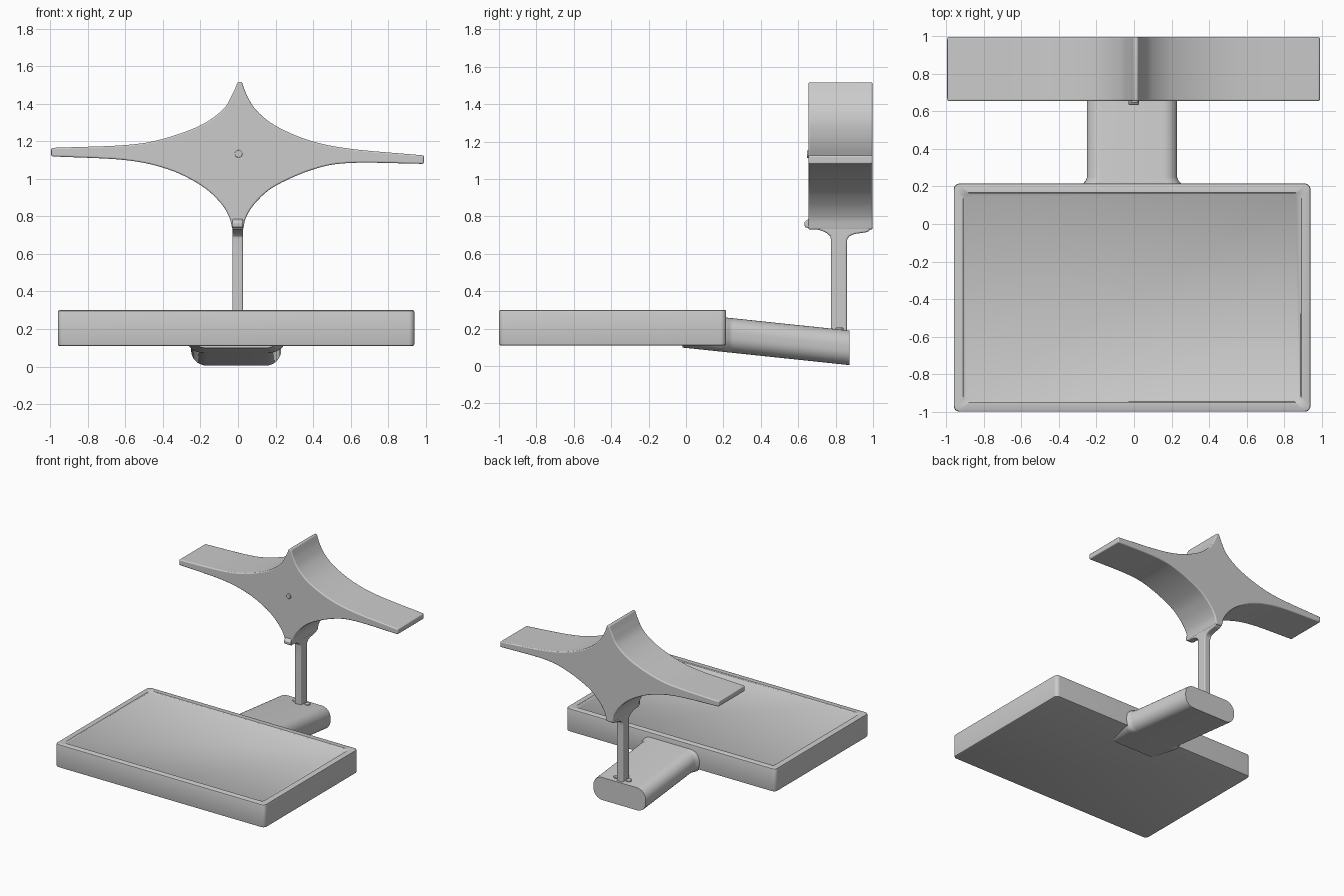
import bpy, bmesh, math
from mathutils import Vector, Matrix

if "Cube" in bpy.data.objects:
    bpy.data.objects.remove(bpy.data.objects["Cube"])


def finish(bm, name, bevel=0.0, segments=3):
    bmesh.ops.recalc_face_normals(bm, faces=bm.faces)
    mesh = bpy.data.meshes.new(name)
    bm.to_mesh(mesh)
    bm.free()
    ob = bpy.data.objects.new(name, mesh)
    bpy.context.collection.objects.link(ob)
    bpy.context.view_layer.objects.active = ob
    ob.select_set(True)
    if bevel:
        mod = ob.modifiers.new("soft_edges", "BEVEL")
        mod.width, mod.segments = bevel, segments
        mod.limit_method, mod.angle_limit = "ANGLE", math.radians(50)
    bpy.ops.object.shade_smooth_by_angle(angle=math.radians(40))
    ob.select_set(False)
    return ob


def loft(name, rings, bevel=0.0):
    """Skin a list of equal-length rings and cap both ends."""
    bm = bmesh.new()
    vs = [[bm.verts.new(p) for p in ring] for ring in rings]
    n = len(vs[0])
    for a, b in zip(vs, vs[1:]):
        for i in range(n):
            j = (i + 1) % n
            bm.faces.new((a[i], a[j], b[j], b[i]))
    bm.faces.new(vs[0])
    bm.faces.new(vs[-1])
    return finish(bm, name, bevel)


def spline(pts, steps=6):
    """Smooth curve through 2D points (Catmull-Rom)."""
    p = [Vector(q) for q in pts]
    p = [2 * p[0] - p[1]] + p + [2 * p[-1] - p[-2]]
    out = []
    for a, b, c, d in zip(p, p[1:], p[2:], p[3:]):
        for k in range(steps):
            t = k / steps
            out.append(0.5 * (2 * b + (c - a) * t + (2 * a - 5 * b + 4 * c - d) * t * t
                              + (3 * b - a - 3 * c + d) * t ** 3))
    return out + [p[-2]]


def rounded_rect(hw, hh, r, steps=8):
    pts = []
    for k, (sx, sy) in enumerate([(1, 1), (-1, 1), (-1, -1), (1, -1)]):
        for i in range(steps + 1):
            a = math.pi / 2 * (k + i / steps)
            pts.append((sx * (hw - r) + r * math.cos(a), sy * (hh - r) + r * math.sin(a)))
    return pts


# platform: rounded slab with a shallow recessed top
def slab_ring(inset, z):
    return [(x - 0.01, y - 0.3925, z)
            for x, y in rounded_rect(0.95 - inset, 0.6075 - inset, 0.03)]


loft("platform", [slab_ring(i, z) for i, z in (
    (0.008, 0.11), (0.002, 0.113), (0, 0.12), (0, 0.29), (0.002, 0.297),
    (0.008, 0.30), (0.048, 0.30), (0.054, 0.294))])

# support arm: flattened tube sloping down to the back, flared at the platform
loft("support_arm", [
    [(x - 0.01, y, z + 0.0975 - 0.105 * (y - 0.875)) for x, z in rounded_rect(hw, 0.0925, 0.08)]
    for y, hw in ((-0.02, 0.24), (0.19, 0.268), (0.215, 0.262), (0.23, 0.248),
                  (0.25, 0.24), (0.865, 0.24), (0.875, 0.237))])

# post: narrow upright that flares under the star
flare_front = spline([(0.775, 0.15), (0.775, 0.45), (0.775, 0.66), (0.765, 0.70),
                      (0.72, 0.725), (0.635, 0.742)])
flare_back = spline([(0.995, 0.745), (0.97, 0.718), (0.90, 0.705), (0.867, 0.685),
                     (0.86, 0.64), (0.86, 0.45), (0.86, 0.15)])
side = flare_front + [Vector((0.632, 0.77)), Vector((0.66, 0.79)), Vector((0.99, 0.79))] + flare_back
loft("post", [[(x, y, z) for y, z in side] for x in (-0.03, 0.027)], 0.008)

# four-pointed star with long side wings, extruded front to back
outline = []
for curve in (
    [(-0.995, 1.165), (-0.6, 1.18), (-0.4, 1.213), (-0.2, 1.285), (-0.08, 1.37), (-0.03, 1.45), (0, 1.517)],
    [(0.02, 1.517), (0.05, 1.44), (0.1, 1.363), (0.2, 1.283), (0.38, 1.205), (0.6, 1.16), (0.99, 1.125)],
    [(0.99, 1.08), (0.6, 1.085), (0.4, 1.05), (0.2, 0.963), (0.1, 0.88), (0.045, 0.80), (0.027, 0.73)],
    [(-0.03, 0.73), (-0.048, 0.80), (-0.1, 0.88), (-0.2, 0.967), (-0.37, 1.05), (-0.6, 1.10), (-0.995, 1.12)],
):
    outline += spline(curve)
loft("star_wings", [[(x, y, z) for x, z in outline] for y in (0.655, 0.997)], 0.008)


# small knobs: one on the star's face, a pair beside the post foot
def knob(name, loc, radius, depth, axis):
    bm = bmesh.new()
    rot = Matrix.Rotation(math.pi / 2, 4, "X") if axis == "Y" else Matrix.Identity(4)
    bmesh.ops.create_cone(bm, cap_ends=True, segments=24, radius1=radius, radius2=radius,
                          depth=depth, matrix=Matrix.Translation(loc) @ rot)
    finish(bm, name, 0.004)


knob("face_knob", (0.003, 0.655, 1.133), 0.02, 0.018, "Y")
for label, s in (("left", -1), ("right", 1)):
    knob(label + "_foot_knob", (s * 0.055, 0.82, 0.195), 0.022, 0.02, "Z")
